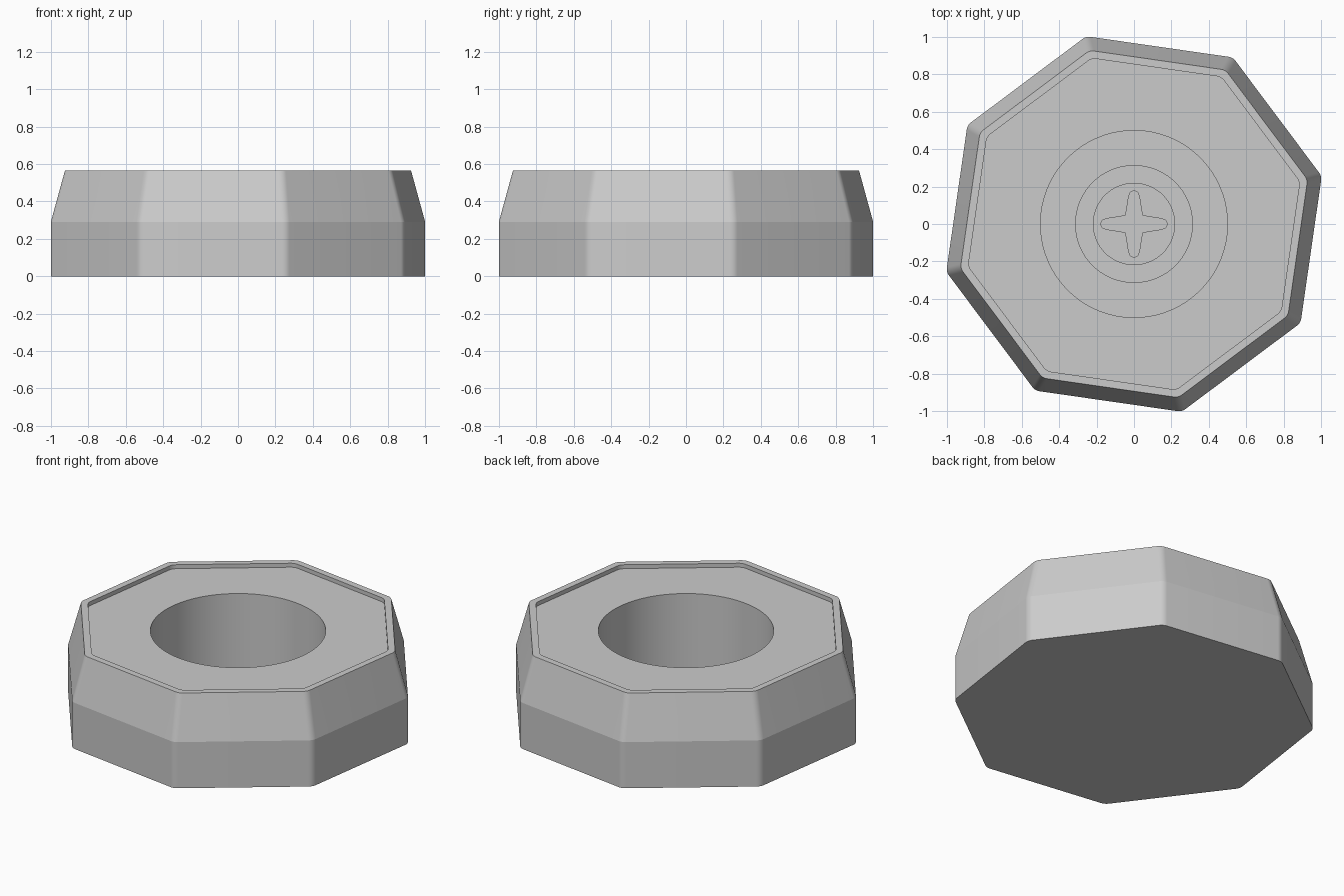
import bpy, bmesh
from math import cos, sin, tau, pi, radians

cube = bpy.data.objects.get("Cube")
if cube:
    bpy.data.objects.remove(cube)

grey = bpy.data.materials.new("plain grey")
grey.use_nodes = True
colour = (0.6, 0.6, 0.6, 1)
grey.diffuse_color = colour
grey.node_tree.nodes["Principled BSDF"].inputs["Base Color"].default_value = colour

STEPS = 9                # points on each rounded corner
COUNT = 8 * STEPS
TURN = radians(14.3)     # direction of the first corner


def octagon(apothem, z, r=0.06):
    """Octagon ring with rounded corners."""
    reach = (apothem - r) / cos(pi / 8)
    ring = []
    for k in range(8):
        a = TURN + k * tau / 8
        for i in range(STEPS):
            b = a + (i / (STEPS - 1) - 0.5) * tau / 8
            ring.append((reach * cos(a) + r * cos(b), reach * sin(a) + r * sin(b), z))
    return ring


def circle(radius, z):
    start = TURN - (STEPS - 1) / 2 * tau / COUNT
    return [(radius * cos(start + i * tau / COUNT),
             radius * sin(start + i * tau / COUNT), z) for i in range(COUNT)]


def stack(name, rings):
    """Skin a list of rings and cap both ends."""
    bm = bmesh.new()
    loops = [[bm.verts.new(p) for p in ring] for ring in rings]
    n = len(rings[0])
    for low, high in zip(loops, loops[1:]):
        for i in range(n):
            j = (i + 1) % n
            bm.faces.new((low[i], low[j], high[j], high[i]))
    bm.faces.new(loops[0][::-1])
    bm.faces.new(loops[-1])
    bmesh.ops.recalc_face_normals(bm, faces=bm.faces)
    mesh = bpy.data.meshes.new(name)
    bm.to_mesh(mesh)
    bm.free()
    mesh.materials.append(grey)
    obj = bpy.data.objects.new(name, mesh)
    bpy.context.collection.objects.link(obj)
    return obj


def shade(obj):
    bpy.ops.object.select_all(action="DESELECT")
    obj.select_set(True)
    bpy.context.view_layer.objects.active = obj
    bpy.ops.object.shade_smooth_by_angle(angle=radians(13))


# Body: upright foot, tapered shoulder, shallow top recess and deep round bore
body = stack("foot_body", [
    octagon(0.957, 0), octagon(0.957, 0.29), octagon(0.885, 0.565),
    octagon(0.845, 0.565), octagon(0.845, 0.54),
    circle(0.5, 0.54), circle(0.5, 0.06)])
shade(body)

# Washer and screw head at the bottom of the bore
washer = stack("washer", [circle(0.315, 0.05), circle(0.315, 0.09)])
shade(washer)
screw = stack("screw_head", [circle(0.22, 0.08), circle(0.22, 0.14)])

# Cross slot cut into the screw head
quarter = [(0.045, -0.045), (0.15, -0.028), (0.172, -0.018), (0.178, 0),
           (0.172, 0.018), (0.15, 0.028)]
outline = []
for k in range(4):
    c, s = cos(k * pi / 2), sin(k * pi / 2)
    outline += [(x * c - y * s, x * s + y * c) for x, y in quarter]
cutter = stack("slot_cutter", [[(x, y, z) for x, y in outline] for z in (0.1, 0.2)])
cutter.hide_render = True
cut = screw.modifiers.new("cross_slot", "BOOLEAN")
cut.operation = "DIFFERENCE"
cut.solver = "EXACT"
cut.object = cutter
bpy.context.view_layer.objects.active = screw
bpy.ops.object.modifier_apply(modifier=cut.name)
bpy.data.objects.remove(cutter)
shade(screw)
